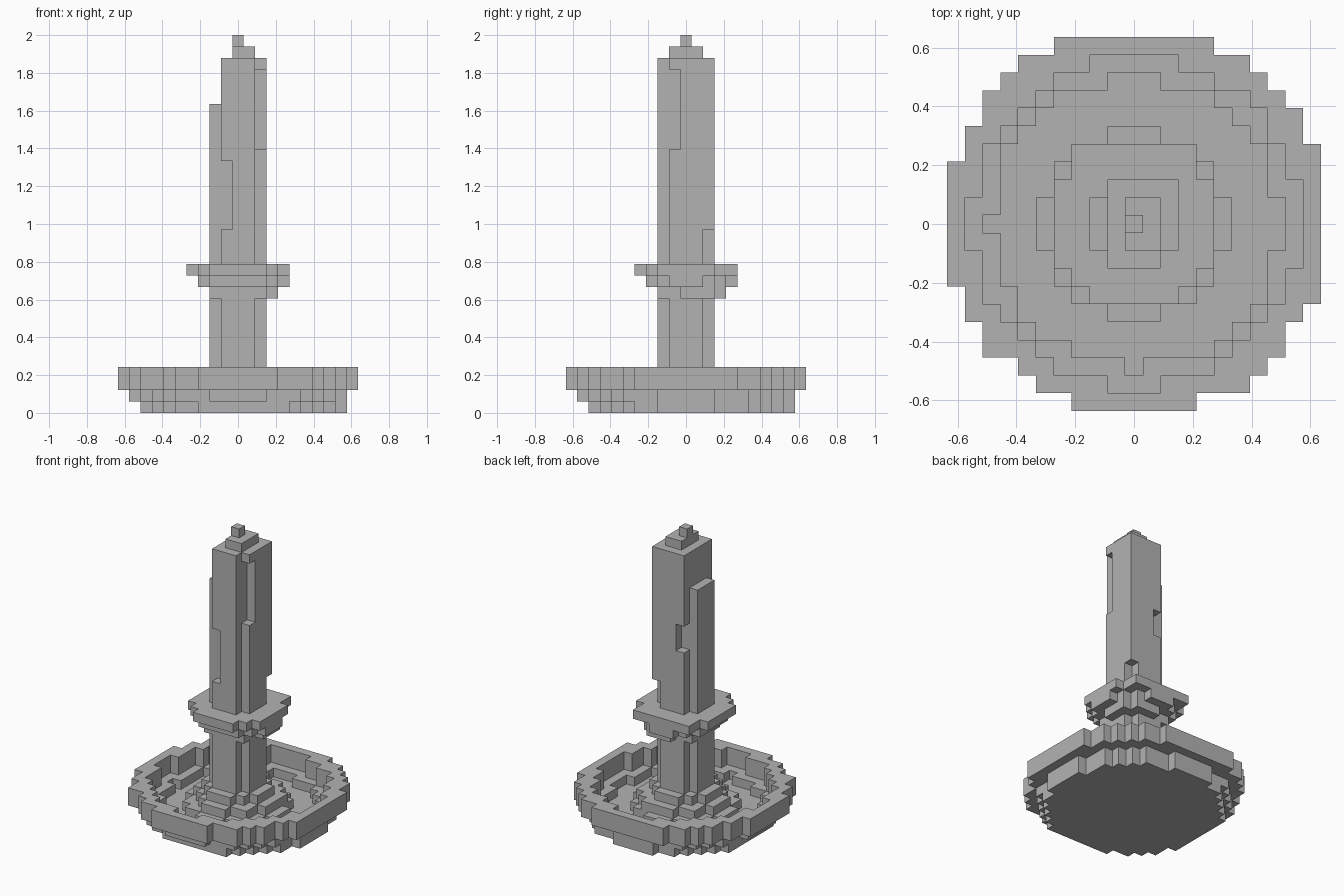
import bpy
import bmesh
from mathutils import Vector

V = 2 / 33  # edge length of one block

cube = bpy.data.objects.get("Cube")
if cube:
    bpy.data.objects.remove(cube, do_unlink=True)

grey = bpy.data.materials.new("stone grey")
grey.use_nodes = True
grey.diffuse_color = (0.45, 0.45, 0.45, 1)
grey.node_tree.nodes["Principled BSDF"].inputs["Base Color"].default_value = grey.diffuse_color


def box(x0, x1, y0, y1, z0, z1):
    """Blocks in an inclusive index range."""
    return {(x, y, z) for x in range(x0, x1 + 1)
            for y in range(y0, y1 + 1) for z in range(z0, z1 + 1)}


def disc(r2, shift, z0, z1):
    """Blocks in a slightly off-centre round slab."""
    return {(x, y, z) for x, y, z in box(-10, 10, -10, 10, z0, z1)
            if (x - shift) ** 2 + (y - shift) ** 2 < r2}


def corners(z0, z1):
    """The four corner blocks of the square column."""
    return {(x, y, z) for x in (-2, 2) for y in (-2, 2) for z in range(z0, z1 + 1)}


# Shallow bowl: floor, lower wall and rim
dish = disc(83, 0.25, 0, 0)
dish |= disc(90, 0, 1, 1) - disc(66, 0.1, 1, 1)
rim = disc(115, 0.1, 2, 3)
for x, y in ((-8, -7), (-6, 9), (6, -9)):
    rim |= box(x, x, y, y, 2, 3)
rim -= disc(84.5, 0.1, 2, 3)

# Stepped mound at the foot of the column
mound = disc(27.5, 0.1, 1, 1) | disc(19, 0.1, 2, 2) | disc(11, 0.1, 3, 3)

# Lower column with cut corners
lower_column = box(-2, 2, -2, 2, 1, 9) - corners(4, 9)

# Flared collar
collar = box(-2, 2, -2, 2, 10, 10) | box(3, 3, 0, 2, 10, 10) | box(0, 2, 3, 3, 10, 10)
collar |= disc(14, 0, 11, 11) | box(4, 4, -1, 1, 11, 11) | box(-1, 1, 4, 4, 11, 11)
collar |= disc(21, 0, 12, 12) | box(-3, 3, 4, 4, 12, 12)

# Upper column with a shorter left strip and worn notches
upper_column = box(-1, 2, -1, 2, 13, 30) | box(-1, 1, -2, -2, 13, 30)
upper_column |= box(-2, -2, -1, 1, 13, 26)
upper_column -= box(-1, -1, -2, -2, 16, 21)
upper_column -= box(2, 2, -1, -1, 23, 29)
upper_column -= box(2, 2, 2, 2, 13, 15)
upper_column -= box(-1, -1, 2, 2, 20, 22)

# Cap and tip
cap = box(0, 1, -1, 1, 31, 31)
tip = box(0, 0, 0, 0, 32, 32)

parts = {"dish": dish, "rim": rim, "mound": mound, "lower_column": lower_column,
         "collar": collar, "upper_column": upper_column, "cap": cap, "tip": tip}
solid = set().union(*parts.values())


def build(name, cells):
    """Mesh the exposed block sides of one part."""
    bm = bmesh.new()
    for cell in sorted(cells):
        c = Vector(cell) + Vector((0, 0, 0.5))
        for axis in range(3):
            for sign in (-1, 1):
                n = Vector((0, 0, 0))
                n[axis] = sign
                if tuple(int(a + b) for a, b in zip(cell, n)) in solid:
                    continue
                u = Vector((0, 0, 0))
                u[(axis + 1) % 3] = 0.5
                w = n.cross(u)
                mid = c + n / 2
                quad = (mid - u - w, mid + u - w, mid + u + w, mid - u + w)
                bm.faces.new([bm.verts.new(p * V) for p in quad])
    bmesh.ops.remove_doubles(bm, verts=bm.verts, dist=V / 100)
    mesh = bpy.data.meshes.new(name)
    bm.to_mesh(mesh)
    bm.free()
    mesh.materials.append(grey)
    bpy.context.collection.objects.link(bpy.data.objects.new(name, mesh))


claimed = set()
for name, cells in parts.items():
    build(name, cells - claimed)
    claimed |= cells
